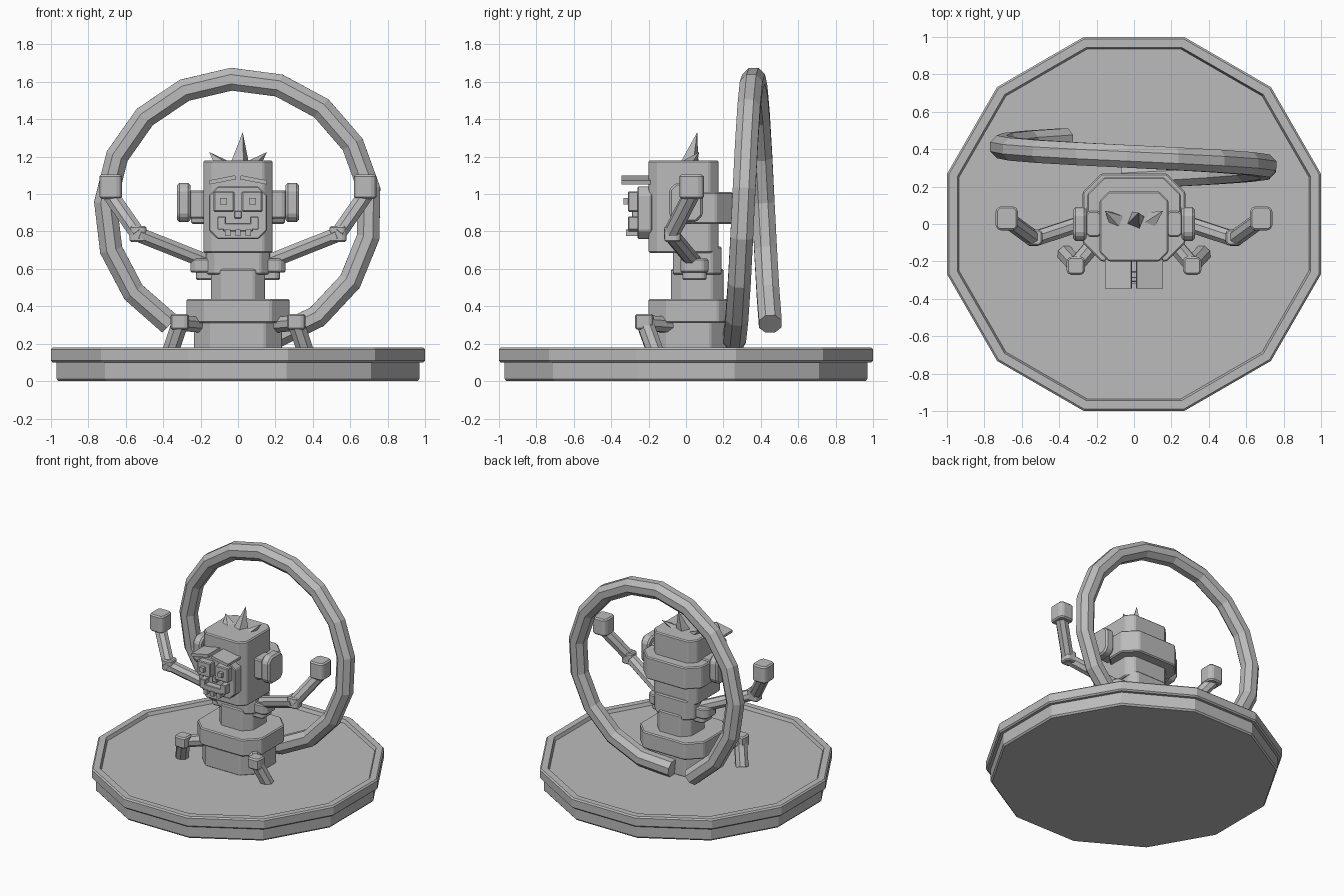
import bpy, bmesh
from math import radians, sin, cos, pi
from mathutils import Vector, Matrix

cube = bpy.data.objects.get("Cube")
if cube:
    bpy.data.objects.remove(cube, do_unlink=True)

grey = bpy.data.materials.new("plain grey")
grey.use_nodes = True
grey.diffuse_color = (0.5, 0.5, 0.5, 1)
grey.node_tree.nodes["Principled BSDF"].inputs["Base Color"].default_value = grey.diffuse_color


def finish(name, bm):
    bmesh.ops.recalc_face_normals(bm, faces=bm.faces)
    mesh = bpy.data.meshes.new(name)
    bm.to_mesh(mesh)
    bm.free()
    mesh.materials.append(grey)
    obj = bpy.data.objects.new(name, mesh)
    bpy.context.collection.objects.link(obj)
    return obj


def box(name, x, y, z, corner=0, soft=0.008, axis=2, tilt=0):
    """Box between (min, max) ranges, corners chamfered along one axis."""
    bm = bmesh.new()
    bmesh.ops.create_cube(bm, size=1)
    size = Vector([r[1] - r[0] for r in (x, y, z)])
    mid = Vector([(r[0] + r[1]) / 2 for r in (x, y, z)])
    bmesh.ops.scale(bm, vec=size, verts=bm.verts)
    if corner:
        edges = [e for e in bm.edges
                 if abs((e.verts[0].co - e.verts[1].co)[axis]) > 1e-5]
        bmesh.ops.bevel(bm, geom=edges, offset=corner, segments=1, affect='EDGES')
    if soft:
        bmesh.ops.bevel(bm, geom=list(bm.edges), offset=soft, segments=1, affect='EDGES')
    bm.transform(Matrix.Translation(mid) @ Matrix.Rotation(tilt, 4, 'Y'))
    return finish(name, bm)


def tube(name, points, radius, sides=8):
    """Sweep a polygon along a path."""
    bm = bmesh.new()
    points = [Vector(p) for p in points]
    rings = []
    for i, p in enumerate(points):
        t = (points[min(i + 1, len(points) - 1)] - points[max(i - 1, 0)]).normalized()
        u = t.cross(Vector((0, 1, 0))).normalized()
        v = t.cross(u)
        ring = []
        for k in range(sides):
            a = 2 * pi * (k + 0.5) / sides
            ring.append(bm.verts.new(p + radius * (cos(a) * u + sin(a) * v)))
        rings.append(ring)
    for a, b in zip(rings, rings[1:]):
        for k in range(sides):
            j = (k + 1) % sides
            bm.faces.new((a[k], a[j], b[j], b[k]))
    bm.faces.new(rings[0])
    bm.faces.new(rings[-1])
    return finish(name, bm)


def spike(name, base, tip, radius):
    """Four-sided spike from base centre to tip."""
    bm = bmesh.new()
    base = Vector(base)
    top = bm.verts.new(tip)
    foot = [bm.verts.new(base + Vector((radius * cos(k * pi / 2 + 0.4),
                                        radius * sin(k * pi / 2 + 0.4), 0)))
            for k in range(4)]
    bm.faces.new(foot)
    for k in range(4):
        bm.faces.new((foot[k], foot[(k + 1) % 4], top))
    return finish(name, bm)


# Twelve-sided stand with a raised rim and recessed floor
profile = [(0.96, 0), (0.97, 0.012), (0.97, 0.1), (0.99, 0.1), (1, 0.11),
           (1, 0.17), (0.99, 0.18), (0.945, 0.18), (0.935, 0.155)]
bm = bmesh.new()
rings = []
for r, z in profile:
    rings.append([bm.verts.new((r / cos(pi / 12) * cos((k + 0.5) * pi / 6),
                                r / cos(pi / 12) * sin((k + 0.5) * pi / 6), z))
                  for k in range(12)])
for a, b in zip(rings, rings[1:]):
    for k in range(12):
        j = (k + 1) % 12
        bm.faces.new((a[k], a[j], b[j], b[k]))
bm.faces.new(rings[0])
bm.faces.new(rings[-1])
finish("stand", bm)

# Body
box("pelvis", (-0.235, 0.235), (-0.19, 0.22), (0.15, 0.33), 0.09)
box("hips", (-0.275, 0.275), (-0.2, 0.27), (0.31, 0.44), 0.1)
box("pelvis_front_panel", (-0.05, 0.05), (-0.195, -0.18), (0.17, 0.31), 0, 0)
box("waist", (-0.145, 0.145), (-0.08, 0.2), (0.42, 0.6), 0.06)
box("chest", (-0.17, 0.17), (-0.07, 0.19), (0.57, 0.72), 0.05)

# Head
box("head", (-0.185, 0.185), (-0.2, 0.175), (0.685, 1.18), 0.05)
box("head_band", (-0.25, 0.25), (-0.06, 0.25), (0.84, 1.01), 0.09)
box("face_plate", (-0.155, 0.155), (-0.26, -0.18), (0.76, 1.04), 0.045, 0.006, axis=1)
box("muzzle", (-0.08, 0.08), (-0.31, -0.24), (0.8, 0.845), 0, 0.004)
box("nose", (-0.02, 0.02), (-0.29, -0.24), (0.87, 0.91), 0, 0.004)
for x in (-0.055, 0.0, 0.055):
    box("tooth", (x - 0.014, x + 0.014), (-0.32, -0.24), (0.775, 0.81), 0, 0)

# Hair tuft
spike("hair_middle", (0.01, 0.02, 1.175), (0.025, 0.06, 1.33), 0.05)

# Paired parts
for s, side in ((1, "left"), (-1, "right")):
    def span(a, b):
        return tuple(sorted((s * a, s * b)))

    spike(side + "_hair", (s * 0.09, 0.02, 1.175), (s * 0.155, 0.07, 1.225), 0.045)

    # Face details
    box(side + "_brow", span(0.012, 0.155), (-0.345, -0.19), (1.065, 1.087), 0, 0,
        tilt=s * radians(11))
    box(side + "_eye", span(0.02, 0.13), (-0.31, -0.2), (0.905, 1.015), 0, 0.006)
    box(side + "_pupil", span(0.06, 0.095), (-0.335, -0.3), (0.945, 0.98), 0, 0)
    box(side + "_mouth_corner", span(0.065, 0.11), (-0.31, -0.24), (0.81, 0.88), 0, 0.004)

    # Ear
    box(side + "_ear_root", span(0.17, 0.26), (-0.07, 0.07), (0.87, 1.02), 0.02)
    box(side + "_ear", span(0.255, 0.325), (-0.09, 0.09), (0.85, 1.06), 0.035, 0.012, axis=0)

    # Arm
    shoulder, elbow, hand = (s * 0.17, 0.04, 0.64), (s * 0.535, -0.08, 0.785), (s * 0.685, 0.03, 1.0)
    box(side + "_shoulder", span(0.12, 0.255), (-0.03, 0.12), (0.58, 0.655), 0.03)
    box(side + "_armpit", span(0.1, 0.225), (-0.02, 0.11), (0.54, 0.59), 0.02)
    tube(side + "_upper_arm", (shoulder, elbow), 0.043)
    tube(side + "_forearm", (elbow, hand), 0.045)
    box(side + "_elbow", span(0.49, 0.58), (-0.115, -0.03), (0.745, 0.83), 0.015)
    box(side + "_hand", span(0.62, 0.74), (-0.035, 0.095), (0.975, 1.105), 0.02, 0.01)

    # Leg
    knee = (s * 0.31, -0.22, 0.31)
    tube(side + "_thigh", ((s * 0.19, -0.08, 0.3), knee), 0.045)
    tube(side + "_shin", (knee, (s * 0.365, -0.16, 0.145)), 0.048)
    box(side + "_knee", span(0.262, 0.36), (-0.272, -0.175), (0.275, 0.36), 0.015, 0.01)

# Long looping tail, drifting backwards as it circles
tail = []
for i in range(17):
    a = radians(185 - i * 334 / 16)
    tail.append((0.71 * sin(a), 0.36 - 0.035 * a, 0.91 + 0.705 * cos(a)))
tube("tail", tail, 0.066)
